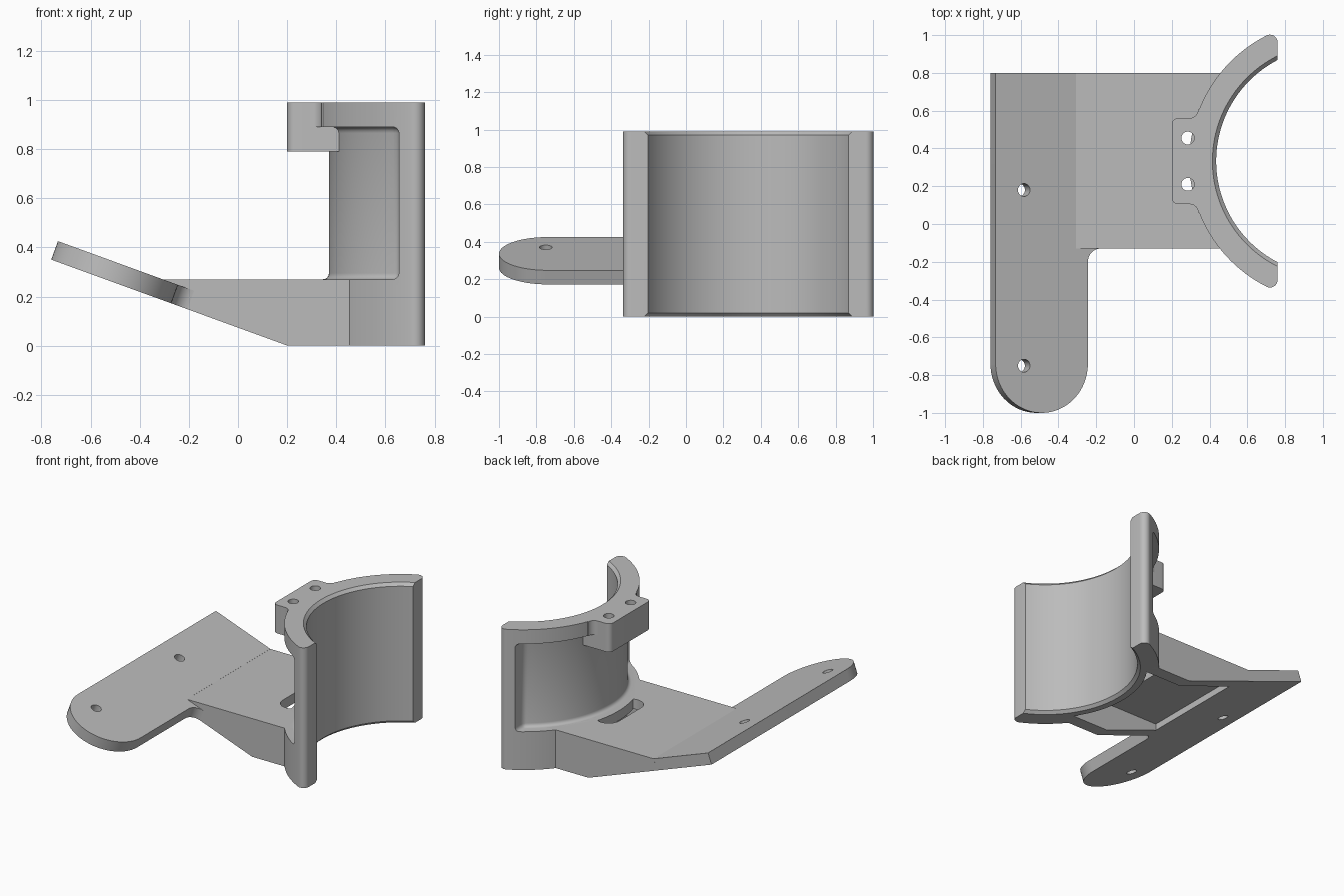
import bpy, bmesh
from math import sin, cos, tan, pi, radians, asin, acos, sqrt
from mathutils import Matrix, Vector

cube = bpy.data.objects.get("Cube")
if cube:
    bpy.data.objects.remove(cube, do_unlink=True)

grey = bpy.data.materials.new("plain grey")
grey.use_nodes = True
GREY = (0.5, 0.5, 0.5, 1)
grey.diffuse_color = GREY
grey.node_tree.nodes["Principled BSDF"].inputs["Base Color"].default_value = GREY

CX, CY = 1.038, 0.333            # axis of the curved saddle
R_IN, R_WALL, R_OUT = 0.603, 0.668, 0.745
HEIGHT, DECK = 0.99, 0.27
Y0, Y1 = -0.13, 0.80             # width of the base
TILT = radians(20)
THICK = 0.08


def arc(cx, cy, r, a0, a1, n=12):
    """Points on a circle, angles in radians."""
    return [(cx + r * cos(a0 + (a1 - a0) * i / n),
             cy + r * sin(a0 + (a1 - a0) * i / n)) for i in range(n + 1)]


def finish(bm, name):
    bmesh.ops.recalc_face_normals(bm, faces=bm.faces)
    mesh = bpy.data.meshes.new(name)
    bm.to_mesh(mesh)
    bm.free()
    mesh.materials.append(grey)
    obj = bpy.data.objects.new(name, mesh)
    bpy.context.collection.objects.link(obj)
    return obj


def prism(name, outline, low, high, matrix=Matrix()):
    """Extrude a flat outline from low to high, then place it."""
    bm = bmesh.new()
    face = bm.faces.new([bm.verts.new((x, y, low)) for x, y in outline])
    out = bmesh.ops.extrude_face_region(bm, geom=[face])
    new = [v for v in out["geom"] if isinstance(v, bmesh.types.BMVert)]
    bmesh.ops.translate(bm, verts=new, vec=(0, 0, high - low))
    bm.transform(matrix)
    return finish(bm, name)


def lathe(name, profile, n=128):
    """Closed solid turned about the saddle axis from (radius, z) points."""
    bm = bmesh.new()
    rings = [[bm.verts.new((x, y, z)) for x, y in arc(CX, CY, r, 0, 2 * pi, n)[:-1]]
             for r, z in profile]
    for a, b in zip(rings, rings[1:]):
        for i in range(n):
            j = (i + 1) % n
            bm.faces.new((a[i], a[j], b[j], b[i]))
    bm.faces.new(rings[0])
    bm.faces.new(rings[-1])
    return finish(bm, name)


def hole(x, y, r, low, high, matrix=Matrix()):
    return prism("cutter", arc(x, y, r, 0, 2 * pi, 32)[:-1], low, high, matrix)


def apply_all(obj):
    bpy.ops.object.select_all(action='DESELECT')
    obj.select_set(True)
    bpy.context.view_layer.objects.active = obj
    for m in list(obj.modifiers):
        bpy.ops.object.modifier_apply(modifier=m.name)


def cut(obj, *cutters):
    for c in cutters:
        m = obj.modifiers.new("cut", 'BOOLEAN')
        m.operation, m.solver, m.object = 'DIFFERENCE', 'EXACT', c
    apply_all(obj)


# Cutters
bore = lathe("cutter", [(R_IN + 0.04, -0.02), (R_IN, 0.02),
                        (R_IN, HEIGHT - 0.02), (R_IN + 0.04, HEIGHT + 0.02)])
base_bore = hole(CX, CY, R_IN + 0.04, -0.1, 1.2)

# Hollow under the base, bounded by the saddle wall
PY0, PY1, PX = Y0 + 0.09, Y1 - 0.09, -0.22
a0 = pi - asin((PY1 - CY) / R_WALL)
a1 = pi + asin((CY - PY0) / R_WALL)
pocket = prism("cutter", [(PX, PY0), (PX, PY1)] + arc(CX, CY, R_WALL, a0, a1, 32),
               -0.1, 0.2)

# Window recessed into the outside of the saddle wall
RX = 0.655
a = acos((RX - CX) / R_WALL)
recess = prism("cutter", arc(CX, CY, R_WALL, a, 2 * pi - a, 48)
               + [(RX, -0.6), (0.0, -0.6), (0.0, 1.3), (RX, 1.3)], DECK, 0.89)
bev = recess.modifiers.new("round", 'BEVEL')
bev.width, bev.segments, bev.limit_method = 0.025, 4, 'ANGLE'
apply_all(recess)

# Saddle: ring segment with rounded tips
TIP = 0.04
fx, fr = 0.72, R_OUT - TIP
fy = sqrt(fr ** 2 - (fx - CX) ** 2)
t = acos((fx - CX) / fr)
outline = (arc(fx, CY + fy, TIP, 0, t) + arc(CX, CY, R_OUT, t, 2 * pi - t, 64)[1:-1]
           + arc(fx, CY - fy, TIP, -t, 0))
saddle = prism("saddle", outline, 0, HEIGHT)
cut(saddle, bore, recess, pocket)

# Tilted plate: local x runs down the slope, local y along the plate
low_edge = Vector((-0.76, 0, 0.35))
slope = Matrix.Translation(low_edge) @ Matrix.Rotation(TILT, 4, 'Y')
W, JOIN, F = 0.52, 0.452, 0.07
plate_outline = (arc(W / 2, -0.74, W / 2, pi, 2 * pi, 32)
                 + arc(W + F, Y0 - F, F, pi, pi / 2, 8)
                 + [(W + F, Y0 + 0.06), (JOIN, Y0 + 0.06), (JOIN, Y1), (0, Y1)])
plate = prism("mounting_plate", plate_outline, 0, THICK, slope)
cut(plate, *[hole(0.16, y, 0.034, -0.2, 0.3, slope) for y in (0.18, -0.75)])

# Base: side profile extruded across the width
under = slope @ Vector((JOIN, 0, 0))
top = slope @ Vector((JOIN, 0, THICK))
foot = low_edge.x + low_edge.z / tan(TILT)
profile = [(under.x, under.z), (top.x, DECK), (0.55, DECK), (0.55, 0), (foot, 0)]
upright = Matrix(((1, 0, 0, 0), (0, 0, 1, 0), (0, 1, 0, 0), (0, 0, 0, 1)))
base = prism("base", profile, Y0, Y1, upright)

# Screw access slot made of two round ends
HX, HOLES = 0.285, (0.21, 0.455)
slot = prism("cutter", arc(HX, HOLES[0], 0.083, pi, 2 * pi)
             + arc(HX, HOLES[1], 0.083, 0, pi), -0.1, 0.5)
cut(base, base_bore, pocket, slot)

# Screw tab on top of the saddle
TY, R = 0.228, 0.035
b = asin(TY / (R_IN + 0.037))
tab_outline = (arc(0.2 + R, CY - TY + R, R, 1.5 * pi, pi, 6)
               + arc(0.2 + R, CY + TY - R, R, pi, pi / 2, 6)
               + arc(CX, CY, R_IN + 0.037, pi - b, pi + b, 24))
tab = prism("screw_tab", tab_outline, 0.79, HEIGHT)
cut(tab, *[hole(HX, y, 0.034, 0.5, 1.2) for y in HOLES])
tab_ring_cutters = [hole(HX, y, 0.034, 0.5, 1.2) for y in HOLES]
cut(saddle, *tab_ring_cutters)

# Small fillets where the tab meets the rim
parts = [saddle, plate, base, tab]
for side, name in ((1, "tab_fillet_back"), (-1, "tab_fillet_front")):
    pts = arc(0.295, TY + 0.045, 0.045, -pi / 2, 0, 6) + [(0.37, TY + 0.045), (0.40, TY)]
    parts.append(prism(name, [(x, CY + side * y) for x, y in pts], 0.89, HEIGHT))

# Clean up cutters and shade
for obj in list(bpy.data.objects):
    if obj.name.startswith("cutter"):
        bpy.data.objects.remove(obj, do_unlink=True)
bpy.ops.object.select_all(action='DESELECT')
for obj in parts:
    obj.select_set(True)
bpy.context.view_layer.objects.active = saddle
bpy.ops.object.shade_smooth_by_angle(angle=radians(30))
